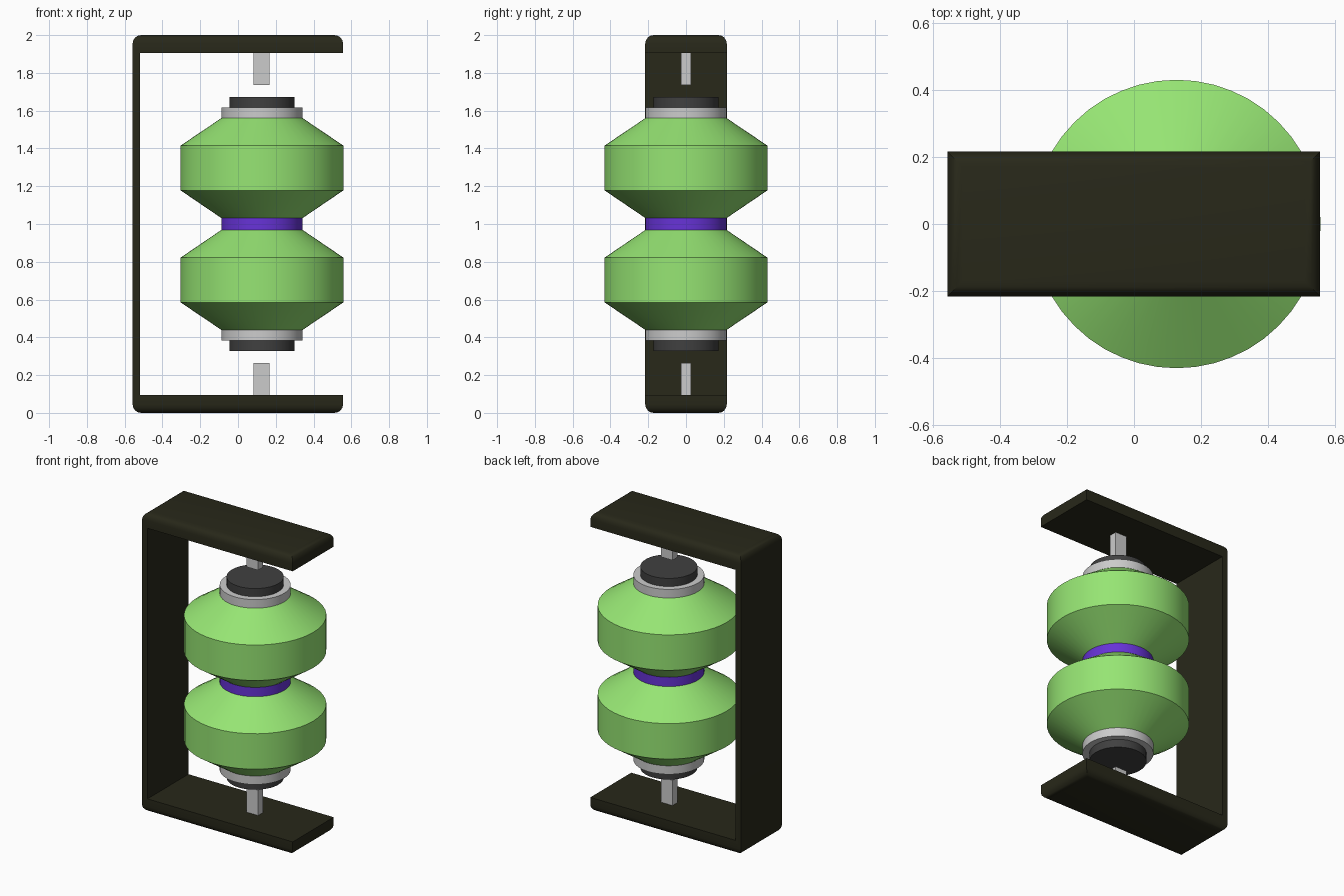
import bpy, bmesh, math

if "Cube" in bpy.data.objects:
    bpy.data.objects.remove(bpy.data.objects["Cube"])

CX = 0.127     # spool axis
SIDES = 48


def material(name, rgb):
    m = bpy.data.materials.new(name)
    m.diffuse_color = (*rgb, 1)
    m.use_nodes = True
    m.node_tree.nodes["Principled BSDF"].inputs["Base Color"].default_value = m.diffuse_color
    return m


GREEN = material("green", (0.305, 0.78, 0.172))
PURPLE = material("purple", (0.135, 0.033, 0.68))
DARK = material("dark_grey", (0.051, 0.051, 0.051))
BLACK = material("olive_black", (0.021, 0.021, 0.010))


def finish(name, bm, mat=None):
    bmesh.ops.recalc_face_normals(bm, faces=bm.faces)
    me = bpy.data.meshes.new(name)
    bm.to_mesh(me)
    bm.free()
    ob = bpy.data.objects.new(name, me)
    bpy.context.collection.objects.link(ob)
    if mat:
        me.materials.append(mat)
    bpy.ops.object.select_all(action='DESELECT')
    ob.select_set(True)
    bpy.context.view_layer.objects.active = ob
    bpy.ops.object.shade_smooth_by_angle(angle=math.radians(30))
    return ob


def lathe(name, profile, mat=None):
    """Capped solid of revolution about the spool axis, from (radius, z)."""
    bm = bmesh.new()
    rings = []
    for r, z in profile:
        rings.append([bm.verts.new((CX + r * math.cos(2 * math.pi * i / SIDES),
                                    r * math.sin(2 * math.pi * i / SIDES), z))
                      for i in range(SIDES)])
    for a, b in zip(rings, rings[1:]):
        for i in range(SIDES):
            j = (i + 1) % SIDES
            bm.faces.new((a[i], a[j], b[j], b[i]))
    bm.faces.new(rings[0])
    bm.faces.new(rings[-1])
    return finish(name, bm, mat)


# C-shaped bracket: extruded side profile, rounded round its top and bottom faces
X0, X1, W, PLATE, WALL = -0.558, 0.556, 0.216, 0.096, 0.04
outline = [(X0, 0), (X1, 0), (X1, PLATE), (X0 + WALL, PLATE),
           (X0 + WALL, 2 - PLATE), (X1, 2 - PLATE), (X1, 2), (X0, 2)]
bm = bmesh.new()
face = bm.faces.new([bm.verts.new((x, -W, z)) for x, z in outline])
ext = bmesh.ops.extrude_face_region(bm, geom=[face])
bmesh.ops.translate(bm, vec=(0, 2 * W, 0),
                    verts=[v for v in ext["geom"] if isinstance(v, bmesh.types.BMVert)])
rim = [e for e in bm.edges
       if all(v.co.z < 1e-4 for v in e.verts) or all(v.co.z > 1.9999 for v in e.verts)]
bmesh.ops.bevel(bm, geom=rim, offset=0.045, offset_type='OFFSET', segments=4,
                profile=0.5, affect='EDGES', clamp_overlap=False)
finish("bracket", bm, BLACK)

# Parts repeated above and below the middle
for label, s in (("upper", 1), ("lower", -1)):
    def z(h):
        return 1 + s * h

    # drum with sloped shoulders
    lathe(label + "_drum", [(0.213, z(0.03)), (0.431, z(0.178)),
                            (0.431, z(0.415)), (0.213, z(0.562))], GREEN)
    # grey collar and dark end cap
    lathe(label + "_collar", [(0.215, z(0.56)), (0.215, z(0.618))])
    lathe(label + "_end_cap", [(0.173, z(0.615)), (0.173, z(0.672))], DARK)
    # flat pin fixed to the bracket
    bm = bmesh.new()
    bmesh.ops.create_cube(bm, size=1)
    for v in bm.verts:
        v.co = (CX - 0.003 + v.co.x * 0.086, v.co.y * 0.054, z(0.8205) + v.co.z * 0.171)
    finish(label + "_pin", bm)

# Middle ring between the drums
lathe("middle_ring", [(0.215, 0.969), (0.215, 1.031)], PURPLE)
